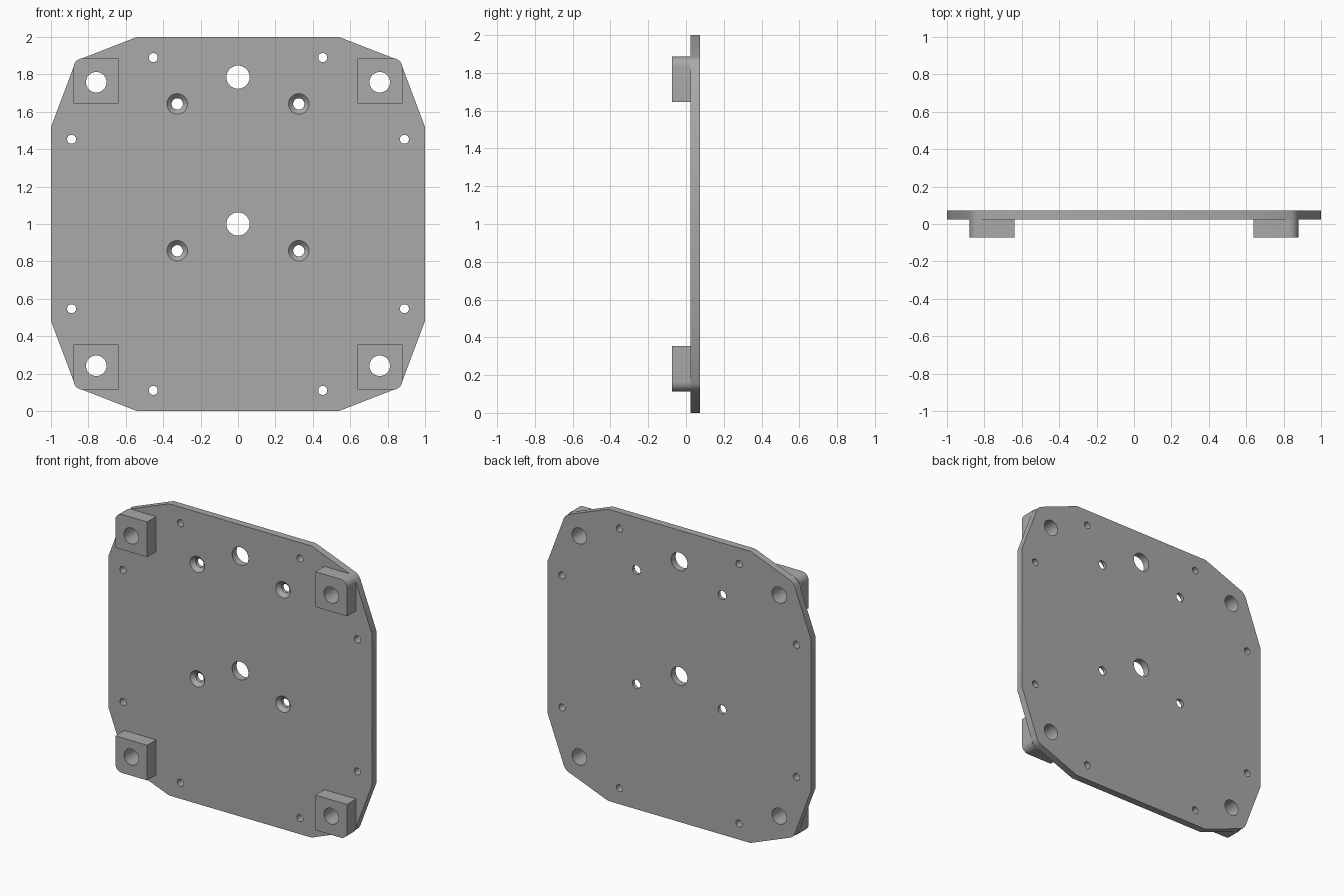
import bpy, bmesh
from math import radians, cos, sin, pi
from mathutils import Matrix, Vector

if "Cube" in bpy.data.objects:
    bpy.data.objects.remove(bpy.data.objects["Cube"])

FRONT, FACE, BACK = -0.073, 0.024, 0.073   # pad front, plate front, plate back
MID = 1.0                                  # height of the plate centre

grey = bpy.data.materials.new("plain grey")
grey.use_nodes = True
grey.diffuse_color = (0.4, 0.4, 0.4, 1)
grey.node_tree.nodes["Principled BSDF"].inputs["Base Color"].default_value = (0.4, 0.4, 0.4, 1)


def add_object(name, bm):
    bmesh.ops.recalc_face_normals(bm, faces=bm.faces)
    mesh = bpy.data.meshes.new(name)
    bm.to_mesh(mesh)
    bm.free()
    mesh.materials.append(grey)
    obj = bpy.data.objects.new(name, mesh)
    bpy.context.collection.objects.link(obj)
    return obj


def slab(name, outline, y0, y1):
    """Extrude an outline in the x-z plane from y0 to y1."""
    bm = bmesh.new()
    face = bm.faces.new([bm.verts.new((x, y0, z)) for x, z in outline])
    grown = bmesh.ops.extrude_face_region(bm, geom=[face])["geom"]
    verts = [v for v in grown if isinstance(v, bmesh.types.BMVert)]
    bmesh.ops.translate(bm, vec=(0, y1 - y0, 0), verts=verts)
    return add_object(name, bm)


def arc(cx, cz, r, start, end, steps=8):
    angles = [radians(start + (end - start) * i / steps) for i in range(steps + 1)]
    return [(cx + r * cos(a), cz + r * sin(a)) for a in angles]


def drill(bm, x, z, y0, y1, r0, r1):
    """Add a round cutter along y, with radius r0 at y0 and r1 at y1."""
    place = Matrix.Translation((x, (y0 + y1) / 2, z)) @ Matrix.Rotation(-pi / 2, 4, "X")
    bmesh.ops.create_cone(bm, cap_ends=True, segments=40, radius1=r0, radius2=r1,
                          depth=y1 - y0, matrix=place)


def cut(obj, bm):
    cutter = add_object("hole_cutter", bm)
    cutter.hide_render = True
    mod = obj.modifiers.new("holes", "BOOLEAN")
    mod.operation, mod.solver, mod.object = "DIFFERENCE", "EXACT", cutter
    finish(obj)
    bpy.data.objects.remove(cutter)


def finish(obj):
    bpy.ops.object.select_all(action="DESELECT")
    obj.select_set(True)
    bpy.context.view_layer.objects.active = obj
    for mod in list(obj.modifiers):
        bpy.ops.object.modifier_apply(modifier=mod.name)
    bpy.ops.object.shade_smooth_by_angle(angle=radians(25))


# Plate: one corner of the outline, mirrored into all four
corner = [(1, 0.518)] + arc(0.812, 0.819, 0.07, 20, 69) + [(0.54, 1)]
half = corner + [(-x, z) for x, z in reversed(corner)]
outline = half + [(x, -z) for x, z in reversed(half)]
plate = slab("plate", [(x, MID + z) for x, z in outline], FACE, BACK)

# Plate holes, each cutter running past both faces
signs = (-1, 1)
corners = [(sx, sz) for sx in signs for sz in signs]
holes = bmesh.new()
through = [(0, 0, 0.062), (0, 0.785, 0.062)]
for sx, sz in corners:
    through += [(0.758 * sx, 0.758 * sz, 0.055),
                (0.89 * sx, 0.453 * sz, 0.024),
                (0.453 * sx, 0.89 * sz, 0.024)]
for x, z, r in through:
    drill(holes, x, MID + z, FACE - 0.1, BACK + 0.1, r, r)
cut(plate, holes)

# Screw holes with a tapered seat on the front
seats, shanks = bmesh.new(), bmesh.new()
for sx in signs:
    for z in (0.642, -0.143):
        drill(shanks, 0.325 * sx, MID + z, FACE - 0.1, BACK + 0.1, 0.03, 0.03)
        drill(seats, 0.325 * sx, MID + z, FACE - 0.005, FACE + 0.027, 0.06, 0.028)
cut(plate, shanks)
cut(plate, seats)

# Corner pads: square blocks with the outer corner rounded
for sx, sz in corners:
    shape = [(0.638, 0.645), (0.879, 0.645)] + arc(0.829, 0.836, 0.05, 0, 90) + [(0.638, 0.886)]
    name = ("upper" if sz > 0 else "lower") + ("_left" if sx > 0 else "_right") + "_pad"
    pad = slab(name, [(x * sx, MID + z * sz) for x, z in shape], FRONT, FACE)
    bore = bmesh.new()
    drill(bore, 0.758 * sx, MID + 0.758 * sz, FRONT - 0.1, BACK + 0.1, 0.055, 0.055)
    cut(pad, bore)
